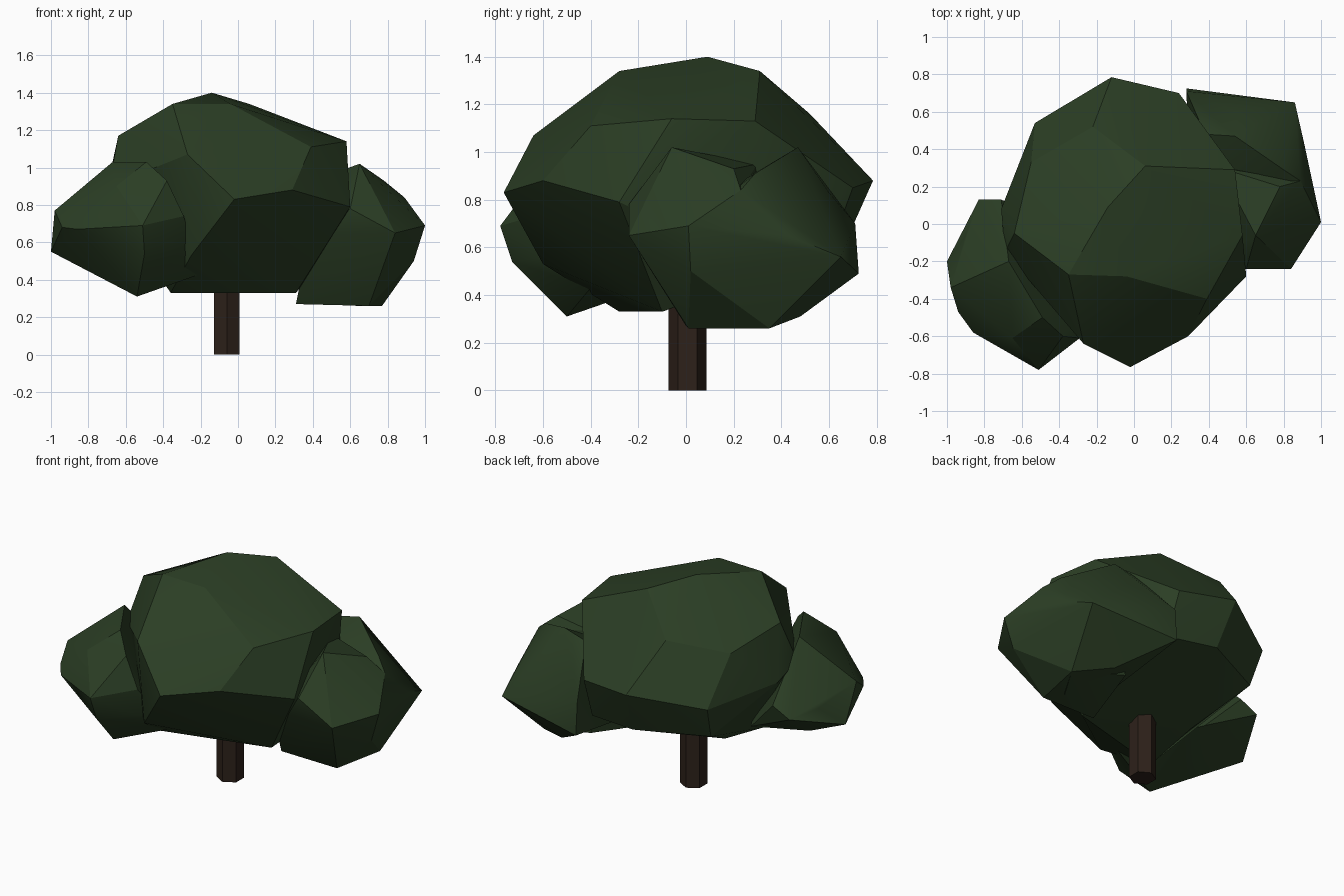
import bpy, bmesh, math


def material(name, rgb):
    m = bpy.data.materials.new(name)
    m.diffuse_color = (*rgb, 1)
    return m


leaf = material("leaf_green", (0.024, 0.048, 0.018))
bark = material("bark_brown", (0.026, 0.015, 0.010))


def foliage(name, points):
    """Faceted leaf clump: convex hull of a few corner points."""
    bm = bmesh.new()
    for p in points:
        bm.verts.new(p)
    res = bmesh.ops.convex_hull(bm, input=bm.verts[:])
    junk = {g for g in res["geom_interior"] + res["geom_unused"]
            if isinstance(g, bmesh.types.BMVert)}
    bmesh.ops.delete(bm, geom=list(junk), context="VERTS")
    bmesh.ops.recalc_face_normals(bm, faces=bm.faces[:])
    mesh = bpy.data.meshes.new(name)
    bm.to_mesh(mesh)
    bm.free()
    mesh.polygons.foreach_set("use_smooth", [True] * len(mesh.polygons))
    mesh.set_sharp_from_angle(angle=math.radians(25))
    mesh.materials.append(leaf)
    ob = bpy.data.objects.new(name, mesh)
    bpy.context.collection.objects.link(ob)
    return ob


# Hexagonal trunk
bpy.ops.mesh.primitive_cylinder_add(vertices=6, radius=0.08, depth=0.6,
                                    location=(-0.06, 0.007, 0.3))
trunk = bpy.context.object
trunk.name = "trunk"
trunk.data.materials.append(bark)

# Large central crown: top ring, shoulder, waist, underside
foliage("main_crown", [
    (-0.14, 0.09, 1.40), (0.06, 0.31, 1.34), (-0.35, -0.27, 1.34),
    (-0.04, -0.28, 1.34), (-0.22, 0.52, 1.16), (0.54, 0.29, 1.13),
    (0.39, -0.40, 1.11), (0.58, -0.06, 1.14), (-0.64, -0.05, 1.17),
    (-0.55, 0.33, 1.09), (-0.27, -0.64, 1.07), (-0.02, -0.765, 0.83),
    (0.29, -0.60, 0.88), (0.60, -0.28, 0.79), (-0.12, 0.785, 0.88),
    (0.24, 0.70, 0.85), (-0.53, 0.54, 0.80), (-0.71, 0.08, 0.85),
    (-0.69, -0.15, 0.90), (-0.25, -0.60, 0.53), (-0.36, -0.28, 0.33),
    (0.10, -0.10, 0.34), (0.31, -0.10, 0.33), (0.45, 0.35, 0.50),
    (-0.08, 0.66, 0.60), (0.25, 0.60, 0.58), (-0.50, 0.46, 0.59),
    (-0.35, 0.10, 0.40),
])

# Right clump: two overlapping lobes leave the valley on top
foliage("right_clump_front", [
    (0.65, -0.06, 1.02), (0.78, 0.20, 0.93), (0.89, 0.23, 0.84),
    (1.00, 0.01, 0.69), (0.84, -0.24, 0.65), (0.60, -0.24, 0.78),
    (0.40, -0.20, 0.64), (0.94, 0.02, 0.50), (0.77, 0.35, 0.26),
    (0.70, 0.01, 0.26), (0.31, 0.00, 0.27), (0.34, -0.08, 0.42),
    (0.46, 0.30, 0.95), (0.40, 0.40, 0.35),
])
foliage("right_clump_back", [
    (0.54, 0.47, 1.02), (0.38, 0.48, 0.98), (0.80, 0.29, 0.91),
    (0.89, 0.23, 0.84), (0.55, 0.60, 0.83), (0.91, 0.43, 0.65),
    (0.86, 0.65, 0.56), (0.28, 0.725, 0.49), (0.28, 0.71, 0.70),
    (1.00, 0.01, 0.69), (0.94, 0.02, 0.50), (0.77, 0.35, 0.26),
    (0.63, 0.12, 0.26), (0.55, 0.48, 0.31), (0.30, 0.20, 0.40),
    (0.48, 0.20, 0.86),
])

# Left clump
foliage("left_clump", [
    (-0.67, -0.20, 1.03), (-0.49, -0.50, 1.03), (-0.65, -0.61, 0.90),
    (-0.38, -0.60, 0.93), (-0.29, -0.61, 0.74), (-0.51, -0.78, 0.69),
    (-0.86, -0.58, 0.67), (-0.94, -0.47, 0.68), (-0.98, -0.34, 0.77),
    (-1.00, -0.20, 0.55), (-0.90, -0.06, 0.68), (-0.83, 0.13, 0.66),
    (-0.71, 0.13, 0.72), (-0.78, -0.15, 0.47), (-0.50, -0.73, 0.54),
    (-0.54, -0.50, 0.31), (-0.29, -0.58, 0.56), (-0.20, -0.40, 0.43),
    (-0.50, 0.05, 0.50),
])
